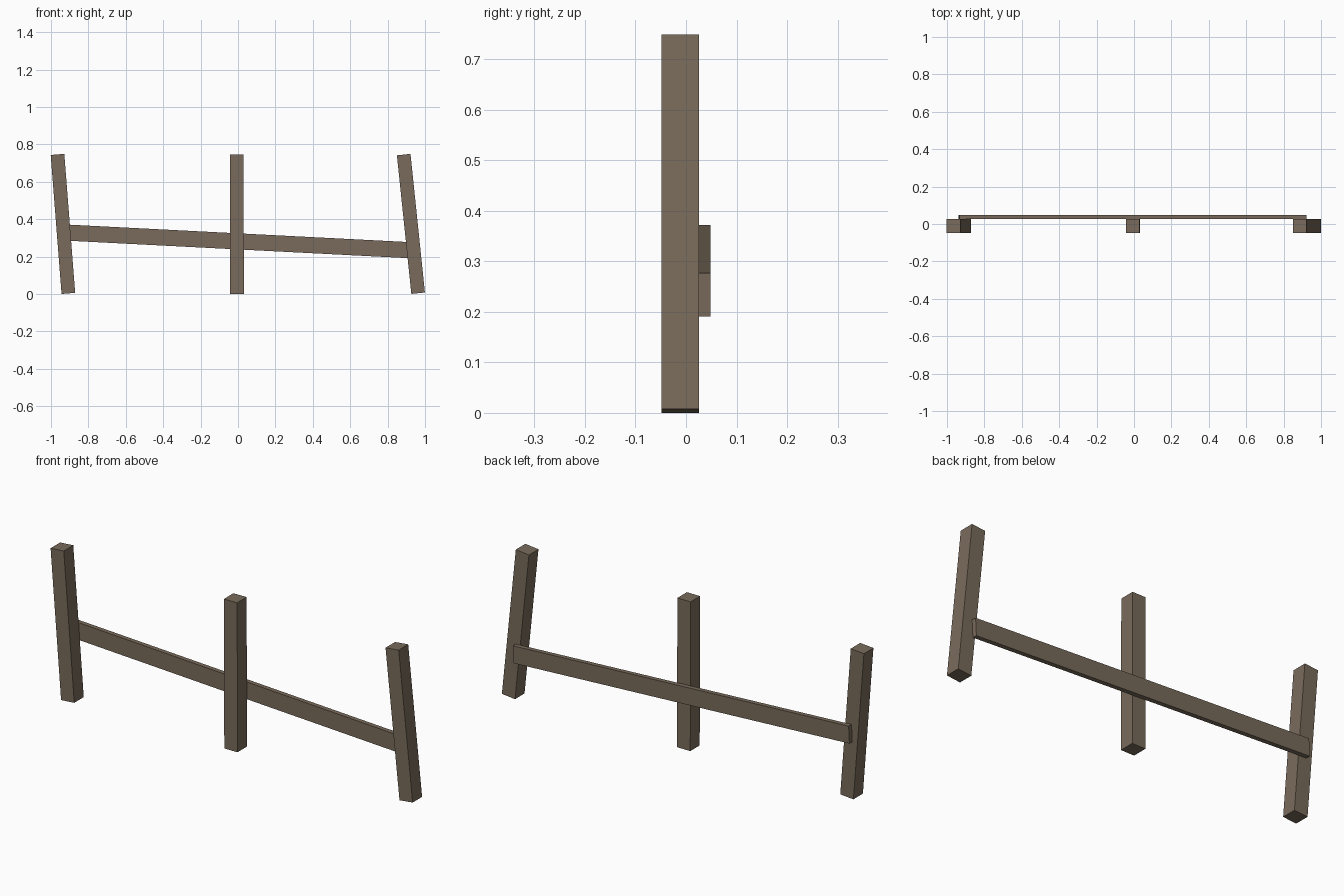
import bpy
import math
from mathutils import Vector

cube = bpy.data.objects.get("Cube")
if cube:
    bpy.data.objects.remove(cube, do_unlink=True)

# Weathered brown wood
wood = bpy.data.materials.new("weathered_wood")
wood.use_nodes = True
colour = (0.19, 0.146, 0.104, 1)
wood.diffuse_color = colour
wood.node_tree.nodes["Principled BSDF"].inputs["Base Color"].default_value = colour


def beam(name, start, end, width, y_front, y_back):
    """Square-cut timber running between two (x, z) points."""
    a, b = Vector(start), Vector(end)
    mid, run = (a + b) / 2, b - a
    bpy.ops.mesh.primitive_cube_add(size=1, location=(mid.x, (y_front + y_back) / 2, mid.y))
    ob = bpy.context.object
    ob.name = name
    ob.scale = (width, y_back - y_front, run.length)
    ob.rotation_euler.y = math.atan2(run.x, run.y)
    ob.data.materials.append(wood)
    return ob


# Posts: the outer two lean, the middle one stands upright
POSTS = {
    "right_post": ((-0.907, 0.003), (-0.965, 0.746)),
    "middle_post": ((-0.005, 0.0), (-0.007, 0.746)),
    "left_post": ((0.963, 0.004), (0.886, 0.745)),
}
for name, (foot, head) in POSTS.items():
    beam(name, foot, head, 0.073, -0.049, 0.026)

# Sagging rail fixed across the back of the posts
beam("rail", (-0.935, 0.329), (0.92, 0.234), 0.086, 0.026, 0.049)
